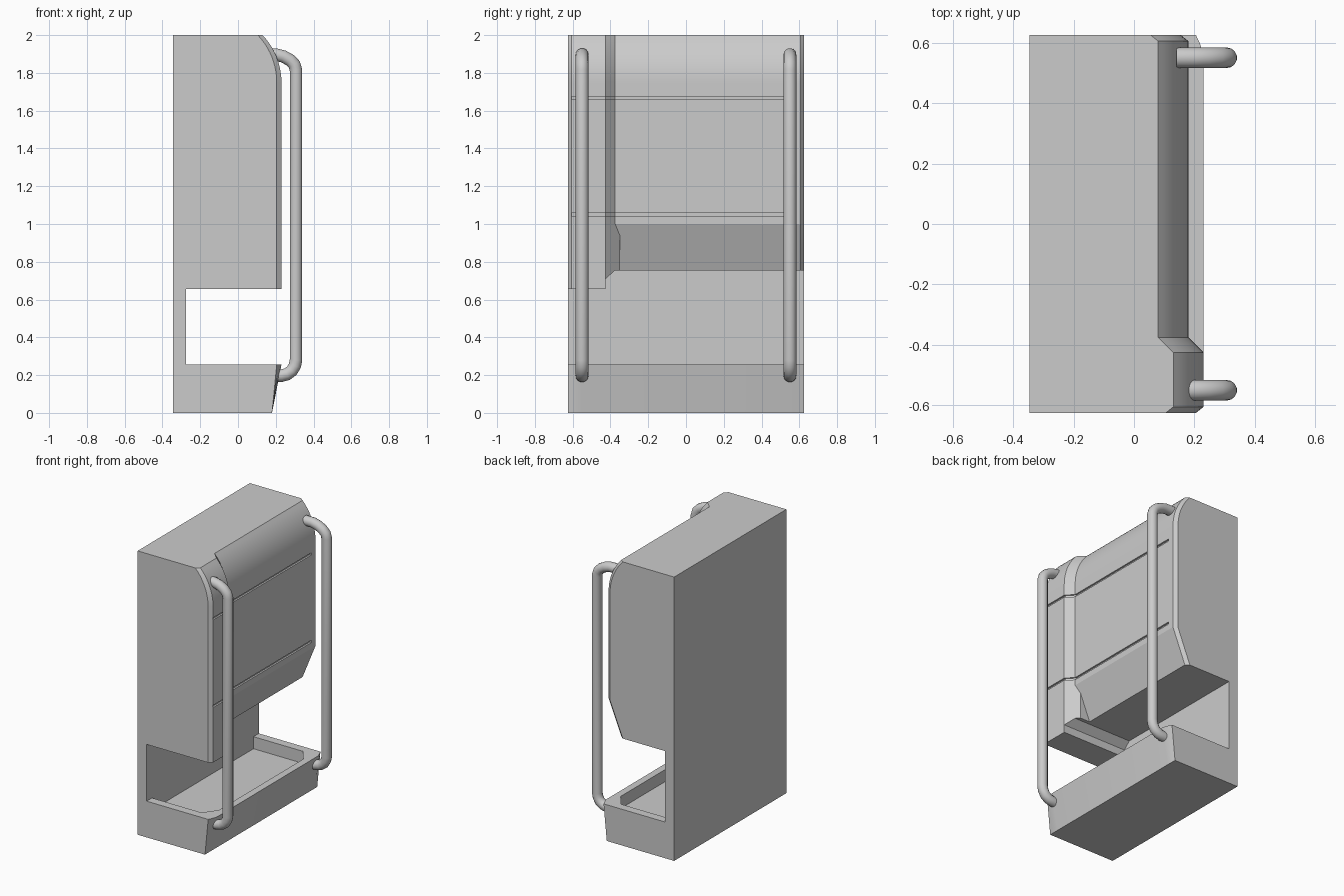
import bpy, bmesh, math

if "Cube" in bpy.data.objects:
    bpy.data.objects.remove(bpy.data.objects["Cube"])

BACK, PANEL = -0.345, -0.275


def make(name, bm):
    bmesh.ops.recalc_face_normals(bm, faces=bm.faces)
    me = bpy.data.meshes.new(name)
    bm.to_mesh(me)
    bm.free()
    ob = bpy.data.objects.new(name, me)
    bpy.context.collection.objects.link(ob)
    return ob


def loft(bm, sections):
    """Skin a row of equal-length point loops and cap both ends."""
    rings = [[bm.verts.new(p) for p in s] for s in sections]
    n = len(rings[0])
    for a, b in zip(rings, rings[1:]):
        for i in range(n):
            j = (i + 1) % n
            bm.faces.new((a[i], a[j], b[j], b[i]))
    bm.faces.new(rings[0])
    bm.faces.new(rings[-1])


def loft_object(name, sections):
    bm = bmesh.new()
    loft(bm, sections)
    return make(name, bm)


def prism(bm, outline, z0, z1):
    loft(bm, [[(x, y, z) for x, y in outline] for z in (z0, z1)])


def activate(ob):
    bpy.ops.object.select_all(action='DESELECT')
    ob.select_set(True)
    bpy.context.view_layer.objects.active = ob


def smooth(ob):
    activate(ob)
    bpy.ops.object.shade_smooth_by_angle(angle=math.radians(16))


def cut(ob, cutter):
    mod = ob.modifiers.new("cut", 'BOOLEAN')
    mod.operation, mod.solver, mod.object = 'DIFFERENCE', 'EXACT', cutter
    activate(ob)
    bpy.ops.object.modifier_apply(modifier=mod.name)


def housing(y, front, bottom, slope=0.0):
    """Side profile of the upper housing: rounded top front, sloped lower front."""
    theta, r = 2 * math.atan(0.4), 0.3625
    pts = [(PANEL, bottom), (front - slope, bottom), (front, 1.0)]
    for i in range(11):
        t = theta * i / 10
        pts.append((front - r * (1 - math.cos(t)), 1.75 + r * math.sin(t)))
    pts.append((PANEL, 2.0))
    return [(x, y, z) for x, z in pts]


# Back panel
bm = bmesh.new()
prism(bm, [(BACK, -0.625), (PANEL, -0.625), (PANEL, 0.625), (BACK, 0.625)], 0.255, 2.0)
make("back_panel", bm)

# Upper housing: side column, diagonal step and recessed main front
parts = [
    loft_object("side_column", [housing(-0.625, 0.205, 0.655),
                                housing(-0.605, 0.23, 0.655),
                                housing(-0.425, 0.23, 0.655)]),
    loft_object("diagonal_step", [housing(-0.425, 0.23, 0.71),
                                  housing(-0.375, 0.18, 0.755)]),
    loft_object("main_housing", [housing(-0.375, 0.18, 0.755, 0.1),
                                 housing(0.605, 0.18, 0.755, 0.1),
                                 housing(0.625, 0.155, 0.755, 0.1)]),
]

# Horizontal grooves across the front
bm = bmesh.new()
path = [(0.23, -0.605), (0.23, -0.425), (0.18, -0.375), (0.18, 0.56)]
outline = [(x - 0.012, y) for x, y in path] + [(x + 0.05, y) for x, y in reversed(path)]
for z in (1.05, 1.667):
    prism(bm, outline, z - 0.008, z + 0.008)
groove_cutter = make("groove_cutter", bm)
for ob in parts:
    cut(ob, groove_cutter)
    smooth(ob)
bpy.data.objects.remove(groove_cutter)

# Small ledge beside the sloped lower front
bm = bmesh.new()
prism(bm, [(0.0, -0.375), (0.18, -0.375), (0.155, -0.35), (0.0, -0.35)], 0.755, 1.0)
make("step_ledge", bm)

# Base with slightly bowed, raked front
half = [(0.625, 0.205), (0.6, 0.217), (0.575, 0.2255), (0.55, 0.23)]
rim = [(-y, x) for y, x in half] + half[::-1]
base = loft_object("base", [[(BACK, y, 0), (0.18, y, 0), (x, y, 0.255), (BACK, y, 0.255)]
                            for y, x in rim])

# Tray recess with clipped front corners
bm = bmesh.new()
prism(bm, [(PANEL, -0.565), (0.11, -0.565), (0.18, -0.47),
           (0.18, 0.47), (0.11, 0.565), (PANEL, 0.565)], 0.17, 0.4)
tray_cutter = make("tray_cutter", bm)
cut(base, tray_cutter)
bpy.data.objects.remove(tray_cutter)
smooth(base)

# Tubular handles
bend = [(0.14, 1.897), (0.2, 1.897), (0.24, 1.887), (0.275, 1.868), (0.298, 1.845),
        (0.307, 1.815), (0.307, 0.28), (0.301, 0.25), (0.285, 0.223),
        (0.26, 0.205), (0.23, 0.197), (0.18, 0.195)]
for name, y in (("handle_near", -0.55), ("handle_far", 0.55)):
    cu = bpy.data.curves.new(name, 'CURVE')
    cu.dimensions = '3D'
    cu.bevel_depth, cu.bevel_resolution, cu.use_fill_caps = 0.034, 5, True
    sp = cu.splines.new('POLY')
    sp.points.add(len(bend) - 1)
    for p, (x, z) in zip(sp.points, bend):
        p.co = (x, y, z, 1)
    ob = bpy.data.objects.new(name, cu)
    bpy.context.collection.objects.link(ob)
    activate(ob)
    bpy.ops.object.convert(target='MESH')
    ob = bpy.context.view_layer.objects.active
    activate(ob)
    bpy.ops.object.shade_smooth_by_angle(angle=math.radians(40))
